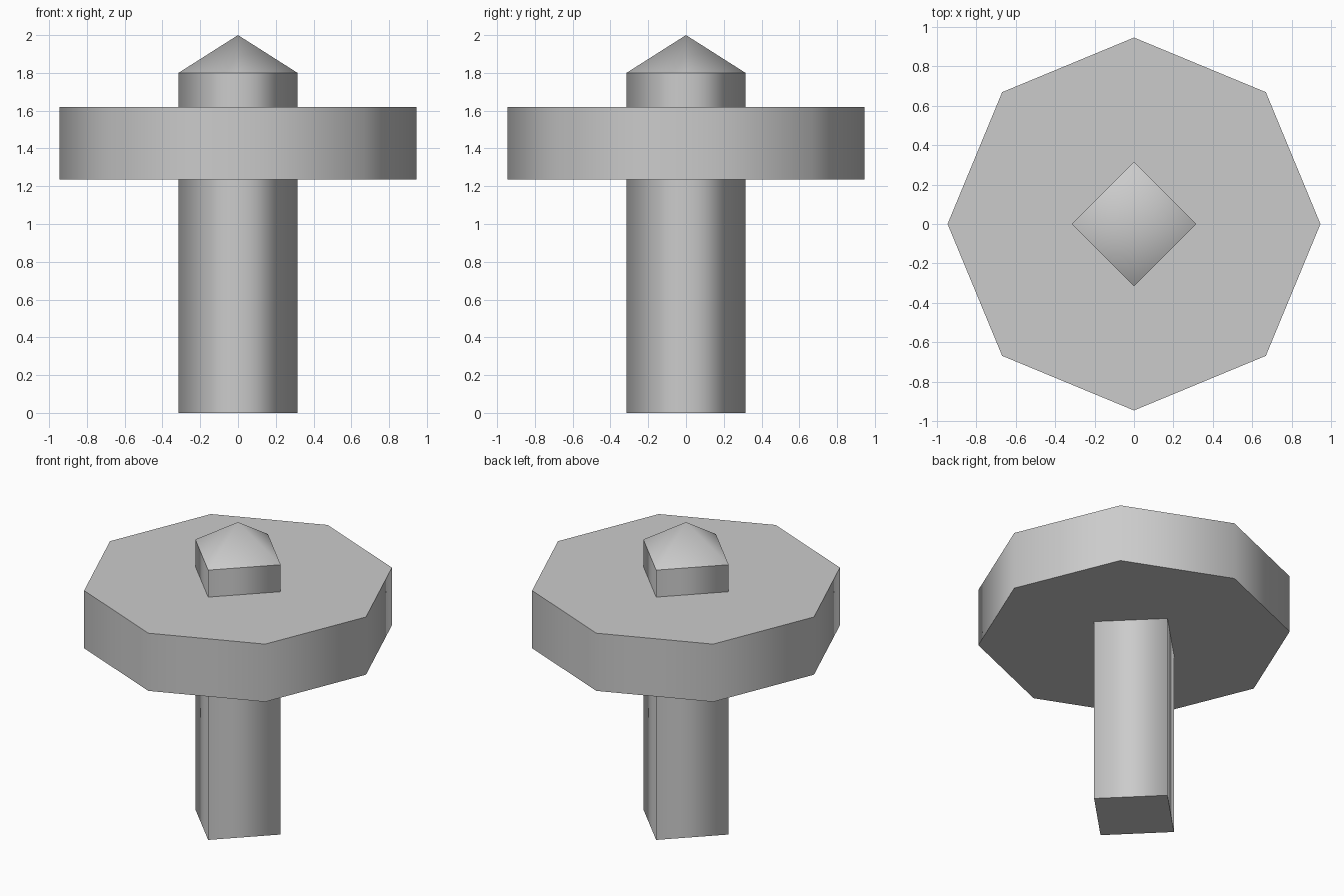
import bpy
import bmesh
from math import cos, sin, tau

cube = bpy.data.objects.get("Cube")
if cube:
    bpy.data.objects.remove(cube, do_unlink=True)

grey = bpy.data.materials.new("plain grey")
grey.use_nodes = True
colour = (0.6, 0.6, 0.6, 1)
grey.diffuse_color = colour
grey.node_tree.nodes["Principled BSDF"].inputs["Base Color"].default_value = colour


def prism(name, sides, radius, bottom, top, tip=None):
    """Upright prism with smooth sides and crisp rims; an optional tip makes a pointed cap."""
    bm = bmesh.new()
    rings = [[bm.verts.new((radius * cos(tau * i / sides), radius * sin(tau * i / sides), z))
              for i in range(sides)] for z in (bottom, top)]
    low, high = rings
    apex = bm.verts.new((0, 0, tip)) if tip else None
    bm.faces.new(low[::-1])
    if not apex:
        bm.faces.new(high)
    for i in range(sides):
        j = (i + 1) % sides
        bm.faces.new((low[i], low[j], high[j], high[i]))
        if apex:
            bm.faces.new((high[i], high[j], apex))
    for face in bm.faces:
        face.smooth = True
    # Keep only the horizontal rims sharp
    for edge in bm.edges:
        a, b = edge.verts
        edge.smooth = abs(a.co.z - b.co.z) > 0.001
    mesh = bpy.data.meshes.new(name)
    bm.to_mesh(mesh)
    bm.free()
    mesh.materials.append(grey)
    obj = bpy.data.objects.new(name, mesh)
    bpy.context.collection.objects.link(obj)
    return obj


# Square post with a pointed top, passing through an eight-sided disc
prism("post", 4, 0.315, 0, 1.8, tip=2)
prism("disc", 8, 0.945, 1.235, 1.62)
